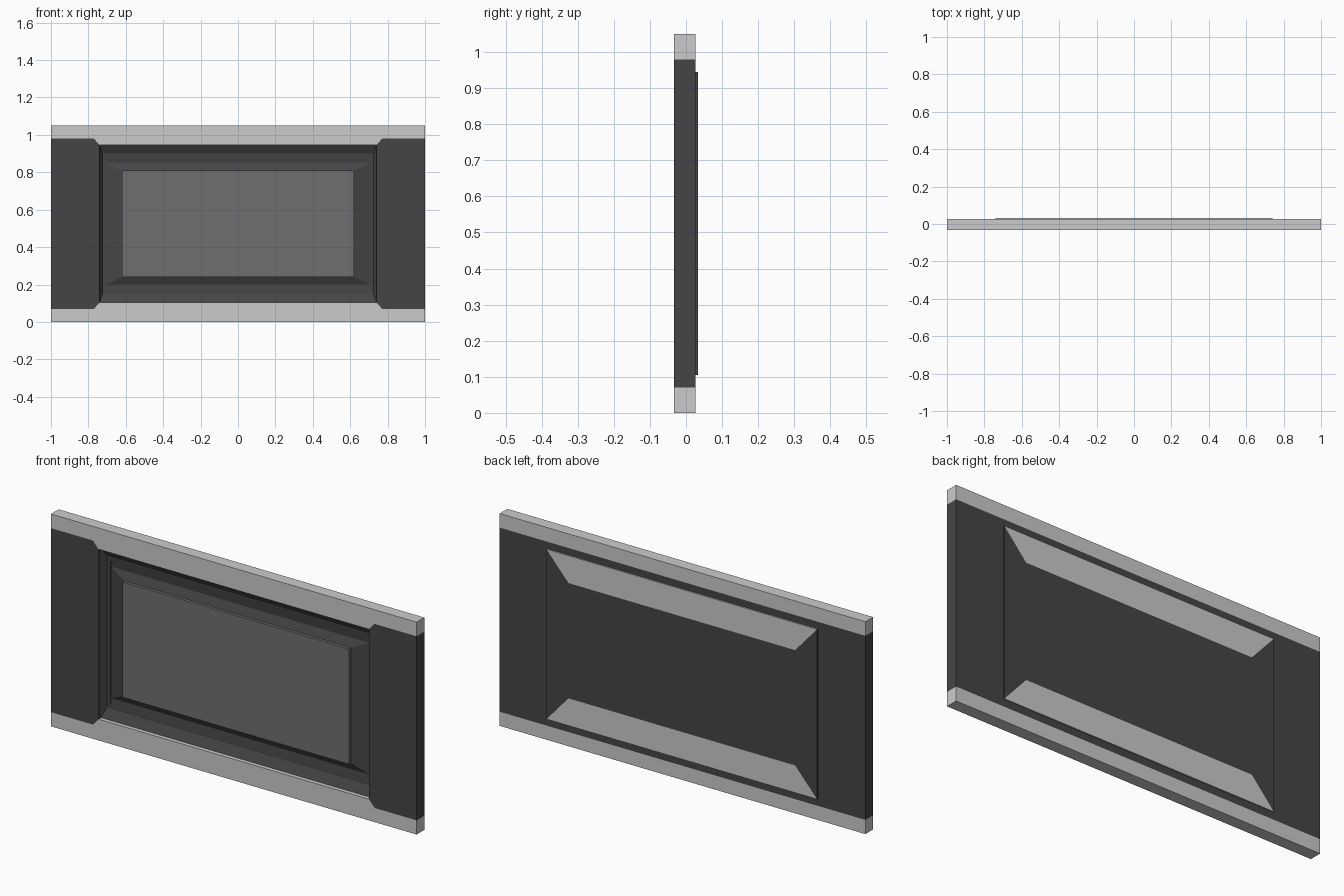
import bpy, bmesh

if "Cube" in bpy.data.objects:
    bpy.data.objects.remove(bpy.data.objects["Cube"])

MID = 0.525  # mid height of the panel


def material(name, v):
    m = bpy.data.materials.new(name)
    m.diffuse_color = (v, v, v, 1)
    m.use_nodes = True
    m.node_tree.nodes["Principled BSDF"].inputs["Base Color"].default_value = m.diffuse_color
    return m


DARK = material("dark_metal", 0.06)
GLASS = material("screen_grey", 0.16)


def finish(name, bm, mat):
    bmesh.ops.recalc_face_normals(bm, faces=bm.faces)
    me = bpy.data.meshes.new(name)
    bm.to_mesh(me)
    bm.free()
    ob = bpy.data.objects.new(name, me)
    bpy.context.collection.objects.link(ob)
    if mat:
        me.materials.append(mat)
    return ob


def prism(name, pts, y0, y1, mat=None):
    """Extrude an outline (x, height from panel middle) from y0 to y1."""
    bm = bmesh.new()
    f = bm.faces.new([bm.verts.new((x, y0, MID + z)) for x, z in pts])
    ext = bmesh.ops.extrude_face_region(bm, geom=[f])["geom"]
    for v in ext:
        if isinstance(v, bmesh.types.BMVert):
            v.co.y = y1
    return finish(name, bm, mat)


def rect(x, z):
    return [(-x, -z), (x, -z), (x, z), (-x, z)]


FRONT, BACK = -0.033, 0.027
OX, OZ = 0.74, 0.42      # opening half size
IX, IZ = 0.62, 0.285     # screen half size

for side, s in (("lower", -1), ("upper", 1)):
    # full-width rail and its chamfered lip on the front
    prism(side + "_rail", [(-1, s * .525), (1, s * .525), (1, s * .455), (-1, s * .455)], FRONT, BACK)
    prism(side + "_rail_lip", [(-.77, s * .455), (.77, s * .455), (OX, s * OZ), (-OX, s * OZ)], FRONT, -0.013)
    # light trapezoid on the rear plate
    prism(side + "_rear_trim", [(-OX, s * OZ), (OX, s * OZ), (IX, s * IZ), (-IX, s * IZ)], BACK, 0.033)

for side, s in (("left", -1), ("right", 1)):
    # dark end panels with clipped inner corners
    prism(side + "_end_panel", [(s * 1, -.455), (s * 1, .455), (s * .77, .455), (s * OX, OZ),
                                (s * OX, -OZ), (s * .77, -.455)], FRONT, BACK, DARK)
    # dark rear trapezoids
    prism(side + "_rear_trim", [(s * OX, -OZ), (s * OX, OZ), (s * IX, IZ), (s * IX, -IZ)], BACK, 0.033, DARK)

# core behind the opening and the centre of the rear plate
prism("core_panel", [(-.77, -.455), (.77, -.455), (OX, -OZ), (OX, OZ), (.77, .455),
                     (-.77, .455), (-OX, OZ), (-OX, -OZ)], 0.018, BACK, DARK)
prism("rear_plate", rect(IX, IZ), BACK, 0.033, DARK)

# stepped frame lofted through rectangular loops
bm = bmesh.new()
prev = None
for x, z, y in ((OX, OZ, -.013), (.725, .375, .011), (.705, .37, .011),
                (.705, .325, .016), (IX, IZ, -.003)):
    loop = [bm.verts.new((px, y, MID + pz)) for px, pz in rect(x, z)]
    if prev:
        for i in range(4):
            j = (i + 1) % 4
            bm.faces.new((prev[i], prev[j], loop[j], loop[i]))
    prev = loop
frame = finish("screen_frame", bm, DARK)

# raised screen slab
prism("screen", rect(IX, IZ), -0.018, 0.018, GLASS)
